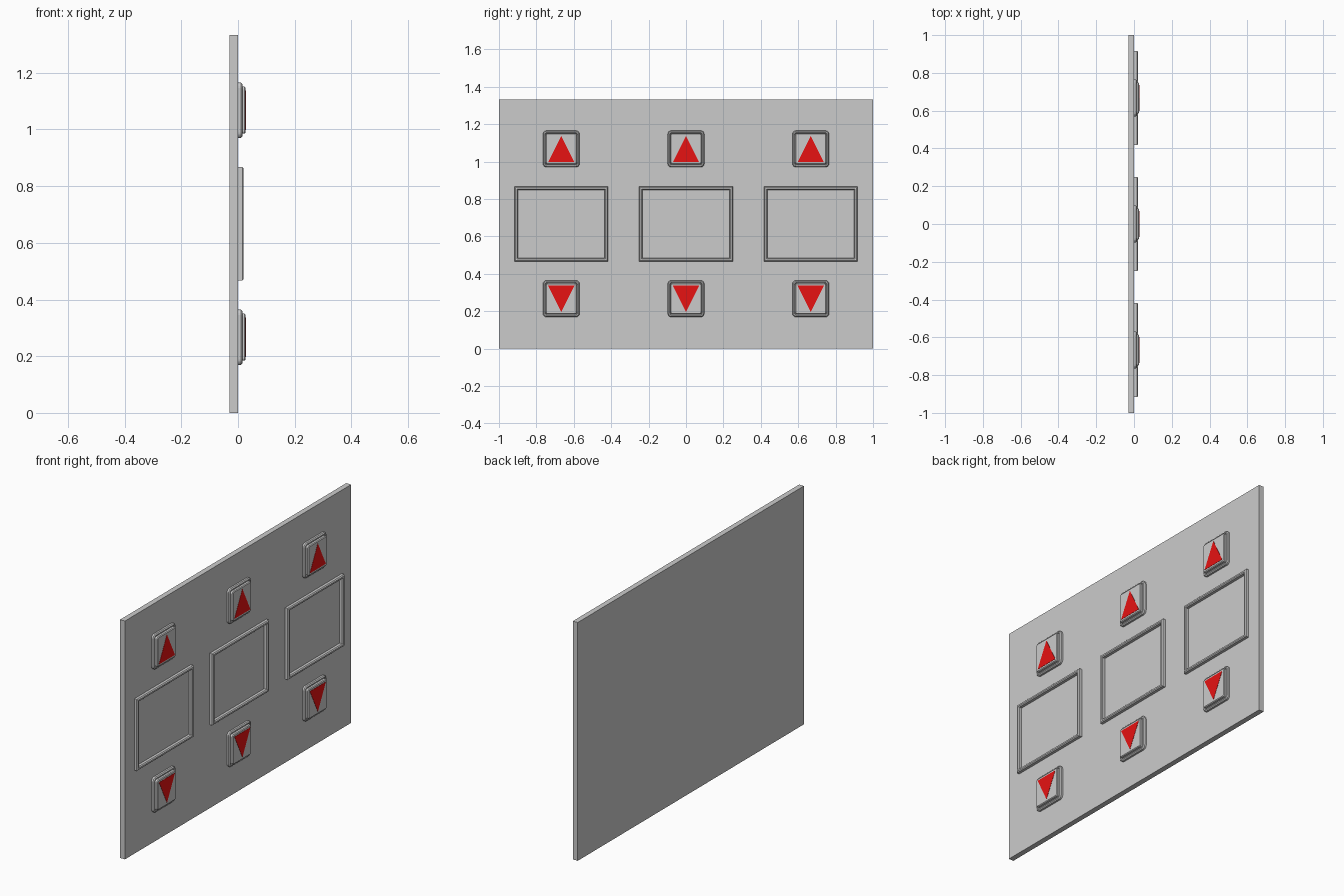
import bpy, bmesh, math
from mathutils import Vector

if "Cube" in bpy.data.objects:
    bpy.data.objects.remove(bpy.data.objects["Cube"])


def material(name, colour):
    m = bpy.data.materials.new(name)
    m.diffuse_color = (*colour, 1)
    m.use_nodes = True
    m.node_tree.nodes["Principled BSDF"].inputs["Base Color"].default_value = m.diffuse_color
    return m


GREY = material("brushed grey", (0.6, 0.6, 0.6))
RED = material("arrow red", (0.8, 0.006, 0.006))


def finish(name, bm, mat):
    bmesh.ops.recalc_face_normals(bm, faces=bm.faces)
    me = bpy.data.meshes.new(name)
    bm.to_mesh(me)
    bm.free()
    me.materials.append(mat)
    ob = bpy.data.objects.new(name, me)
    bpy.context.collection.objects.link(ob)
    return ob


def rounded(hy, hz, r, n=4):
    """Rounded rectangle outline in the y-z plane; square corners if r is 0."""
    pts = []
    for k, (sy, sz) in enumerate([(1, 1), (-1, 1), (-1, -1), (1, -1)]):
        steps = range(n + 1) if r > 0 else [0]
        for i in steps:
            a = (k + i / n) * math.pi / 2
            pts.append((sy * (hy - r) + r * math.cos(a), sz * (hz - r) + r * math.sin(a)))
    return pts


def loft(name, cy, cz, hy, hz, r, profile, mat, cap=False):
    """Sweep (inset, x) profile steps around a rounded rectangle."""
    bm = bmesh.new()
    loops = []
    for inset, x in profile:
        rr = max(r - inset, 0.004) if r > 0 else 0
        loops.append([bm.verts.new((x, cy + y, cz + z))
                      for y, z in rounded(hy - inset, hz - inset, rr)])
    for a, b in zip(loops, loops[1:]):
        for i in range(len(a)):
            j = (i + 1) % len(a)
            bm.faces.new((a[i], a[j], b[j], b[i]))
    if cap:
        bm.faces.new(loops[0])
        bm.faces.new(loops[-1])
    return finish(name, bm, mat)


def arrow(name, cy, cz, up):
    """Thin triangular plate on the button face."""
    bm = bmesh.new()
    tri = [bm.verts.new((0.0262, cy + y, cz + z * up))
           for y, z in ((-0.07, -0.07), (0.07, -0.07), (0, 0.07))]
    f = bm.faces.new(tri)
    out = bmesh.ops.extrude_face_region(bm, geom=[f])
    for v in out["geom"]:
        if isinstance(v, bmesh.types.BMVert):
            v.co.x = 0.0278
    return finish(name, bm, RED)


# Back plate
loft("wall_plate", 0, 0.6667, 1, 0.6667, 0, [(0, -0.03), (0, 0)], GREY, cap=True)

for i, cy in enumerate((-0.667, 0, 0.667)):
    # Raised frame around each display
    loft(f"display_frame_{i}", cy, 0.667, 0.25, 0.2, 0,
         [(0, -0.005), (0, 0.015), (0.005, 0.02), (0.013, 0.02), (0.018, 0.015), (0.018, -0.005)],
         GREY)
    for label, cz, up in (("up", 1.068, 1), ("down", 0.267, -1)):
        # Bezel, raised cap and arrow of each button
        loft(f"{label}_button_bezel_{i}", cy, cz, 0.098, 0.098, 0.02,
             [(0, -0.005), (0, 0.01), (0.005, 0.015), (0.011, 0.015), (0.015, 0.011), (0.015, -0.005)],
             GREY)
        loft(f"{label}_button_cap_{i}", cy, cz, 0.083, 0.083, 0.01,
             [(0, -0.005), (0, 0.0225), (0.004, 0.0265)], GREY, cap=True)
        arrow(f"{label}_arrow_{i}", cy, cz, up)
